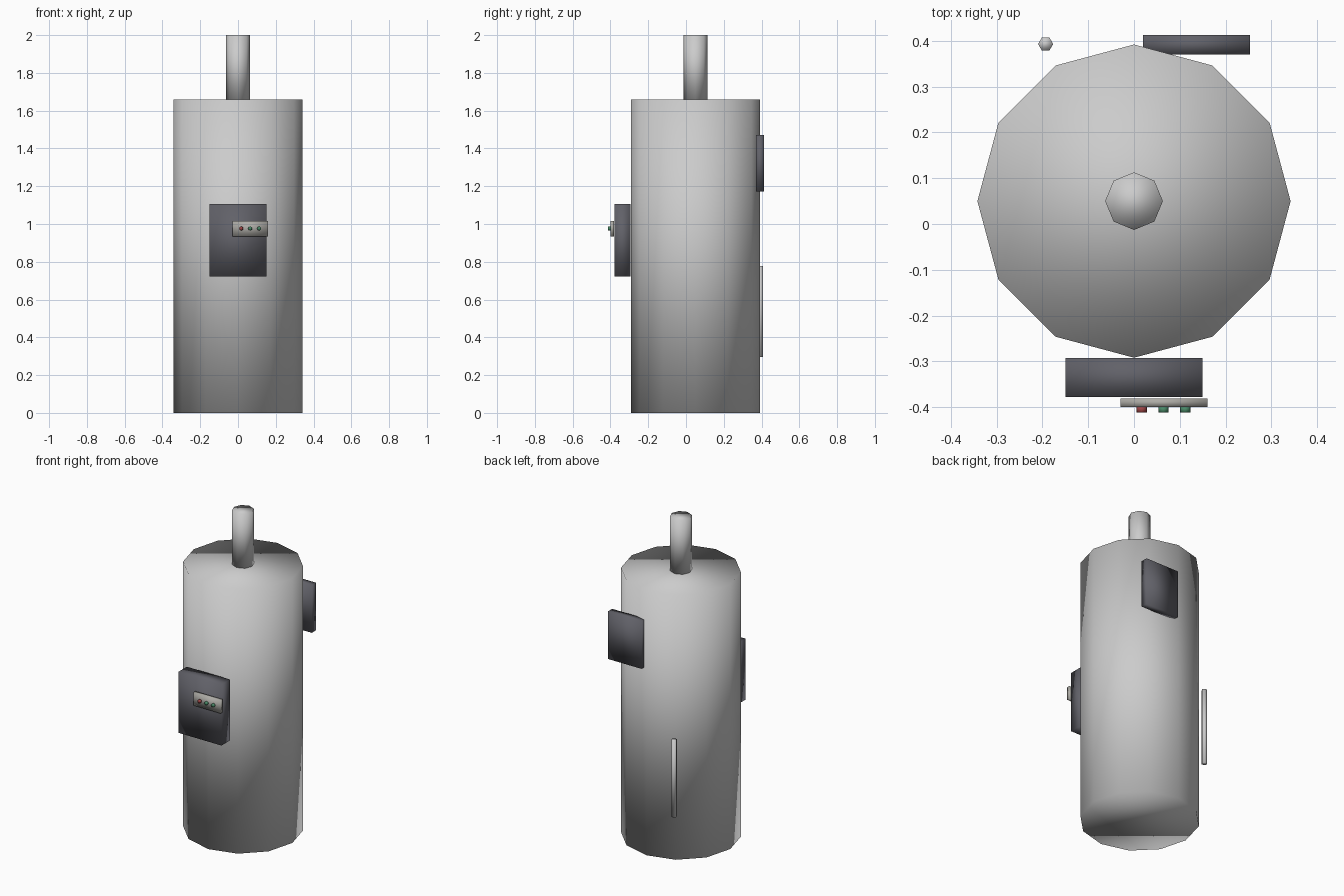
import bpy
from math import pi

if "Cube" in bpy.data.objects:
    bpy.data.objects.remove(bpy.data.objects["Cube"])


def material(name, rgb):
    m = bpy.data.materials.new(name)
    m.diffuse_color = (*rgb, 1)
    m.use_nodes = True
    m.node_tree.nodes["Principled BSDF"].inputs["Base Color"].default_value = m.diffuse_color
    return m


def finish(name, mat):
    # the whole model is smooth shaded, caps included
    obj = bpy.context.object
    obj.name = name
    bpy.ops.object.shade_smooth()
    if mat:
        obj.data.materials.append(mat)
    return obj


def cylinder(name, sides, r, depth, loc, rot=(0, 0, 0), mat=None):
    # vertices fall on the +x / -x axis
    bpy.ops.mesh.primitive_cylinder_add(vertices=sides, radius=r, depth=depth,
                                        location=loc, rotation=rot)
    return finish(name, mat)


def box(name, lo, hi, mat=None):
    bpy.ops.mesh.primitive_cube_add(size=1, location=[(a + b) / 2 for a, b in zip(lo, hi)])
    bpy.context.object.scale = [b - a for a, b in zip(lo, hi)]
    bpy.ops.object.transform_apply(location=False, rotation=False, scale=True)
    return finish(name, mat)


dark = material("dark_panel", (0.12, 0.12, 0.14))
pale = material("pale_strip", (0.42, 0.41, 0.38))
red = material("red_button", (0.35, 0.06, 0.06))
green = material("green_button", (0.07, 0.26, 0.14))

# Tank and flue
cylinder("tank", 12, 0.342, 1.66, (0, 0.05, 0.83))
cylinder("flue_pipe", 8, 0.063, 0.34, (0, 0.05, 1.83))

# Front control box with button strip
box("control_box", (-0.15, -0.378, 0.723), (0.15, -0.293, 1.105), dark)
box("button_strip", (-0.03, -0.4, 0.935), (0.16, -0.381, 1.017), pale)
for i, mat in enumerate((red, green, green)):
    cylinder(f"button_{i + 1}", 8, 0.011, 0.014, (0.017 + 0.0475 * i, -0.405, 0.976),
             (pi / 2, 0, 0), mat)

# Rear access panel and thin side pipe
box("rear_panel", (0.02, 0.37, 1.172), (0.253, 0.413, 1.47), dark)
cylinder("thin_pipe", 6, 0.0165, 0.483, (-0.193, 0.393, 0.537), (0, 0, pi / 6))
